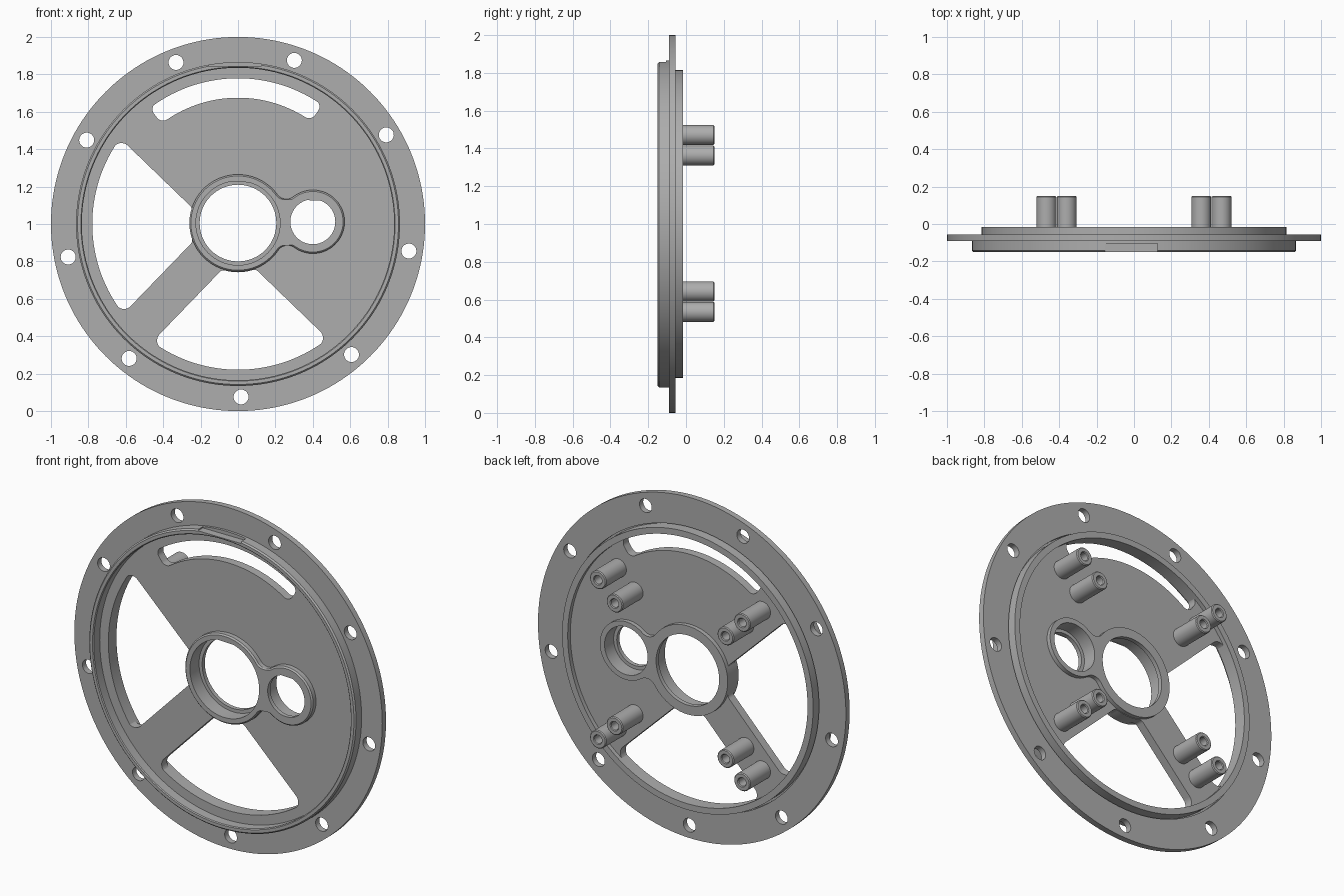
import bpy, bmesh
from math import sin, cos, pi, radians, sqrt, atan2, hypot
from mathutils import Vector, Matrix

cube = bpy.data.objects.get("Cube")
if cube:
    bpy.data.objects.remove(cube, do_unlink=True)

TILT = radians(1)          # the whole pattern is turned slightly
BIG, SMALL = (0.0, 0.005), (0.4, 0.012)   # bore centres

metal = bpy.data.materials.new("grey metal")
metal.use_nodes = True
metal.diffuse_color = (0.42, 0.42, 0.42, 1)
metal.node_tree.nodes["Principled BSDF"].inputs["Base Color"].default_value = (0.42, 0.42, 0.42, 1)


def activate(ob):
    bpy.ops.object.select_all(action='DESELECT')
    ob.select_set(True)
    bpy.context.view_layer.objects.active = ob


def finish(ob):
    bm = bmesh.new()
    bm.from_mesh(ob.data)
    bmesh.ops.remove_doubles(bm, verts=bm.verts, dist=1e-5)
    bmesh.ops.recalc_face_normals(bm, faces=bm.faces)
    bm.to_mesh(ob.data)
    bm.free()
    ob.data.materials.clear()
    ob.data.materials.append(metal)
    activate(ob)
    bpy.ops.object.shade_smooth_by_angle(angle=radians(30))
    return ob


def arc(c, r, a, b, n=12):
    return [(c[0] + r * cos(a + (b - a) * i / n), c[1] + r * sin(a + (b - a) * i / n)) for i in range(n + 1)]


def circle(c, r, n=64):
    return arc(c, r, 0, 2 * pi, n)[:-1]


def turn(pts, a):
    return [(x * cos(a) - y * sin(a), x * sin(a) + y * cos(a)) for x, y in pts]


def plate(name, loops, y0, y1):
    """Flat plate in the xz plane: first loop is the outline, the others are holes."""
    cu = bpy.data.curves.new(name, 'CURVE')
    cu.dimensions, cu.fill_mode, cu.extrude = '2D', 'BOTH', (y1 - y0) / 2
    for pts in loops:
        sp = cu.splines.new('POLY')
        sp.points.add(len(pts) - 1)
        for p, (x, y) in zip(sp.points, pts):
            p.co = (x, y, 0, 1)
        sp.use_cyclic_u = True
    ob = bpy.data.objects.new(name, cu)
    bpy.context.collection.objects.link(ob)
    activate(ob)
    bpy.ops.object.convert(target='MESH')
    ob = bpy.context.object
    ob.data.transform(Matrix.Translation((0, (y0 + y1) / 2, 1)) @ Matrix.Rotation(pi / 2, 4, 'X'))
    return finish(ob)


def lathe(name, profile, steps, x=0, z=1):
    """Revolve a closed (radius, y) profile about the y direction."""
    bm = bmesh.new()
    vs = [bm.verts.new((r, y, 0)) for r, y in profile]
    es = [bm.edges.new((vs[i - 1], vs[i])) for i in range(len(vs))]
    bmesh.ops.spin(bm, geom=vs + es, cent=(0, 0, 0), axis=(0, 1, 0), angle=2 * pi, steps=steps)
    bmesh.ops.remove_doubles(bm, verts=bm.verts, dist=1e-5)
    loose = [f for f in bm.faces if f.calc_area() < 1e-10]
    bmesh.ops.delete(bm, geom=loose, context='FACES')
    bmesh.ops.translate(bm, verts=bm.verts, vec=(x, 0, z))
    me = bpy.data.meshes.new(name)
    bm.to_mesh(me)
    bm.free()
    ob = bpy.data.objects.new(name, me)
    bpy.context.collection.objects.link(ob)
    return finish(ob)


def window(mid, half, w, r, R, f, g):
    """Ring sector with rounded corners: sides inset by w, radii r to R, fillets f (outer), g (inner)."""
    def centre(dist, off):
        u = sqrt(dist ** 2 - off ** 2)
        return u * cos(half) + off * sin(half), u * sin(half) - off * cos(half)
    c1, c2 = centre(R - f, w + f), centre(r + g, w + g)
    a1, a2 = atan2(c1[1], c1[0]), atan2(c2[1], c2[0])
    side = half + pi / 2
    # the inner fillet bows toward the axis
    top = arc((0, 0), R, 0, a1, 24)[:-1] + arc(c1, f, a1, side) + arc(c2, g, side, a2 + pi)
    top += arc((0, 0), r, a2, 0, 16)[1:]
    low = [(x, -y) for x, y in reversed(top[1:-1])]
    return turn(top + low, mid)


def hub_outline(f=0.06, ra=0.26, rb=0.17):
    """Two circles joined by filleted necks."""
    d = hypot(SMALL[0] - BIG[0], SMALL[1] - BIG[1])
    x = ((ra + f) ** 2 - (rb + f) ** 2 + d * d) / (2 * d)
    h = sqrt((ra + f) ** 2 - x * x)
    a, b = atan2(h, x), atan2(h, x - d)
    pts = arc((0, 0), ra, a, 2 * pi - a, 64)
    pts += arc((x, -h), f, pi - a, pi - b)[1:-1]
    pts += arc((d, 0), rb, -b, b, 48)
    pts += arc((x, h), f, pi + b, pi + a)[1:-1]
    pts = turn(pts, atan2(SMALL[1] - BIG[1], SMALL[0] - BIG[0]))
    return [(px + BIG[0], py + BIG[1]) for px, py in pts]


# Bolt flange with nine holes
bolts = [turn(circle((0.925, 0), 0.04, 32), radians(-89 + 40 * k)) for k in range(9)]
plate("bolt_flange", [circle((0, 0), 1.0, 160), circle((0, 0), 0.825, 160)] + bolts, -0.09, -0.055)

# Raised rim: spigot at the front, low collar at the back
rim = lathe("rim", [(0.866, -0.08), (0.866, -0.142), (0.858, -0.15), (0.84, -0.15), (0.835, -0.145),
                    (0.835, -0.09), (0.779, -0.09), (0.779, -0.015), (0.815, -0.015), (0.815, -0.08)], 160)

# Notch in the top of the spigot
bpy.ops.mesh.primitive_cube_add(size=1, location=(-0.015, -0.155, 1.895))
cutter = bpy.context.object
cutter.name = "notch_cutter"
cutter.scale = (0.28, 0.1, 0.1)
cutter.hide_render = True
cut = rim.modifiers.new("notch", 'BOOLEAN')
cut.operation, cut.object, cut.solver = 'DIFFERENCE', cutter, 'EXACT'
activate(rim)
bpy.ops.object.modifier_apply(modifier="notch")
bpy.data.objects.remove(cutter, do_unlink=True)

# Web plate with two wedge windows, a curved slot and clearance for the hub
openings = [window(pi + TILT, pi / 4, 0.108, 0.258, 0.782, 0.05, 0.03),
            window(1.5 * pi + TILT, pi / 4, 0.108, 0.258, 0.782, 0.05, 0.03),
            window(pi / 2 + TILT, radians(36.3), 0, 0.675, 0.782, 0.04, 0.04)]
plate("web", [circle((0, 0), 0.8, 160)] + openings + [circle(BIG, 0.24), circle(SMALL, 0.15)], -0.09, -0.04)

# Double hub in layers, so both bores are stepped
outline = hub_outline()
layers = [("hub_front_edge", 0.225, 0.12, -0.125, -0.117), ("hub_front", 0.225, 0.12, -0.117, -0.1),
          ("hub_middle", 0.225, 0.14, -0.1, -0.04), ("hub_back", 0.205, 0.14, -0.04, -0.015)]
for name, rb, rs, y0, y1 in layers:
    hub = plate(name, [outline, circle(BIG, rb), circle(SMALL, rs)], y0, y1)
    if name == "hub_front_edge":       # chamfer the outer front edge
        for v in hub.data.vertices:
            if v.co.y < y0 + 0.001:
                p = Vector((v.co.x, v.co.z - 1))
                gaps = [((p - Vector(c)).length - r, Vector(c)) for c, r in ((BIG, rb), (SMALL, rs))]
                gap, c = min(gaps, key=lambda t: t[0])
                if gap > 0.01:
                    step = (Vector(c) - p).normalized() * 0.008
                    v.co.x += step.x
                    v.co.z += step.y

# Four pairs of hollow posts on the back
post = [(0, -0.06), (0.053, -0.06), (0.053, 0.145), (0.048, 0.15), (0.028, 0.15), (0.024, 0.145), (0.024, 0.05), (0, 0.05)]
for sx in (-1, 1):
    for sz in (-1, 1):
        for kind, d in (("inner", 0.36), ("outer", 0.468)):
            name = "_".join((kind, "upper" if sz > 0 else "lower", "left" if sx > 0 else "right", "post"))
            lathe(name, post, 32, sx * d, 1.003 + sz * d)
